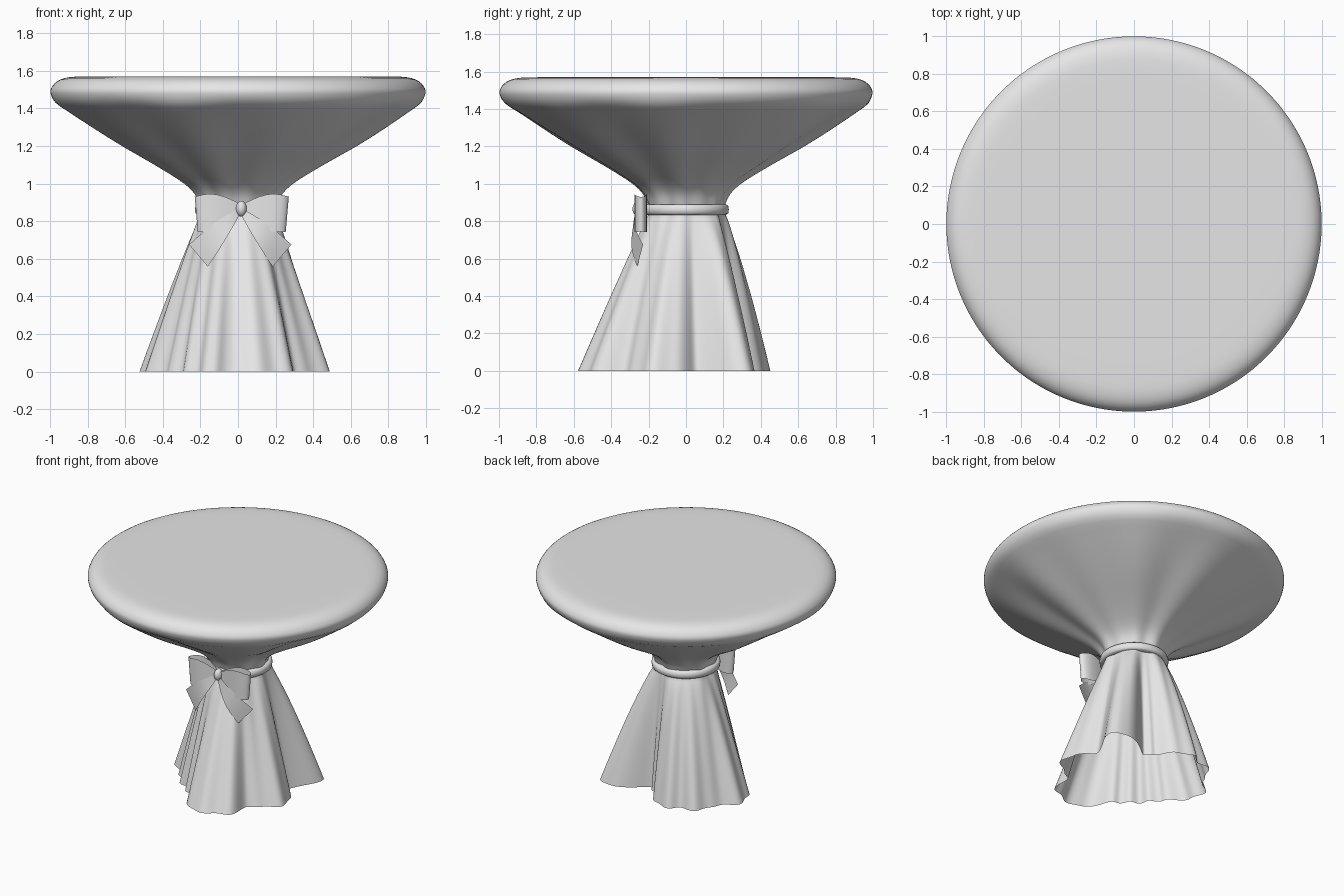
import bpy, bmesh, math
from mathutils import Vector

if "Cube" in bpy.data.objects:
    bpy.data.objects.remove(bpy.data.objects["Cube"])

mat = bpy.data.materials.new("pale grey cloth")
mat.diffuse_color = (0.8, 0.79, 0.79, 1)
mat.use_nodes = True
mat.node_tree.nodes["Principled BSDF"].inputs["Base Color"].default_value = mat.diffuse_color


def make(name, verts, faces, angle=60):
    me = bpy.data.meshes.new(name)
    me.from_pydata(verts, [], faces)
    bm = bmesh.new()
    bm.from_mesh(me)
    bmesh.ops.recalc_face_normals(bm, faces=bm.faces)
    bm.to_mesh(me)
    bm.free()
    me.materials.append(mat)
    ob = bpy.data.objects.new(name, me)
    bpy.context.collection.objects.link(ob)
    bpy.ops.object.select_all(action='DESELECT')
    ob.select_set(True)
    bpy.context.view_layer.objects.active = ob
    bpy.ops.object.shade_smooth_by_angle(angle=math.radians(angle))
    return ob


def grid_faces(rows, cols, wrap):
    n = cols if wrap else cols - 1
    return [(i * cols + j, i * cols + (j + 1) % cols,
             (i + 1) * cols + (j + 1) % cols, (i + 1) * cols + j)
            for i in range(rows - 1) for j in range(n)]


def spline(p0, p1, p2, p3, t):
    return 0.5 * (2 * p1 + (p2 - p0) * t + (2 * p0 - 5 * p1 + 4 * p2 - p3) * t * t
                  + (3 * p1 - p0 - 3 * p2 + p3) * t ** 3)


# hem radius every 15 degrees, counter-clockwise from +x
HEM = [.42, .38, .54, .53, .30, .28, .37, .46, .46, .50, .46, .52,
       .50, .42, .38, .38, .38, .42, .56, .57, .55, .44, .49, .505]


def hem(a):
    f = a / (2 * math.pi) * 24
    i = int(f)
    r = spline(*[HEM[(i + k) % 24] for k in (-1, 0, 1, 2)], f - i)
    return r + 0.013 * math.cos(19 * a + 1)


def pleat(a):
    return 0.6 * math.cos(7 * a + 0.6) + 0.4 * math.cos(11 * a + 2.0)


# table cover: flat top, rounded rim, drape gathered at the waist, pleated skirt
PROFILE = [(.45, 1.57), (.70, 1.57), (.84, 1.569), (.90, 1.565), (.945, 1.553), (.975, 1.533),
           (.993, 1.507), (.997, 1.48), (.972, 1.43), (.90, 1.38), (.76, 1.29), (.60, 1.192),
           (.45, 1.105), (.32, 1.025), (.25, .97), (.215, .92), (.195, .86)]
N = 192
angles = [2 * math.pi * j / N for j in range(N)]
verts, rows = [], 0
pts = [PROFILE[0]] + PROFILE + [PROFILE[-1]]
for i in range(len(PROFILE) - 1):
    for t in (0, 0.5):
        r, z = (spline(pts[i][k], pts[i + 1][k], pts[i + 2][k], pts[i + 3][k], t) for k in (0, 1))
        amp = 0.045 * max(0, min(1, (1.46 - z) / 0.25))
        for a in angles:
            rr = r * (1 + amp * pleat(a))
            verts.append((rr * math.cos(a), rr * math.sin(a), z))
        rows += 1
for i in range(19):
    s = i / 18
    for a in angles:
        w = 0.193 * (1 + 0.045 * pleat(a))
        # the back of the skirt swells out a little sooner
        rr = w + (hem(a) - w) * s ** (0.95 - 0.2 * max(0, math.sin(a)))
        verts.append((rr * math.cos(a), rr * math.sin(a), 0.86 * (1 - s)))
    rows += 1
faces = grid_faces(rows, N, True)
verts.append((0, 0, 1.57))
faces += [(len(verts) - 1, (j + 1) % N, j) for j in range(N)]
make("table_cover", verts, faces, 80)

# sash band around the waist
verts, M = [], 64
section = [(.19, -.028), (.214, -.028), (.226, -.02), (.229, 0), (.226, .02), (.214, .028), (.19, .028)]
for r, z in section:
    for j in range(M):
        a = 2 * math.pi * j / M
        verts.append((r * math.cos(a), r * math.sin(a), .862 + z))
make("sash_band", verts, grid_faces(len(section), M, True), 50)


# bow loops: open-ended teardrop loops flaring away from the knot
def bow_loop(name, side):
    verts, n, m = [], 28, 7
    for i in range(m):
        v = i / (m - 1) * 2 - 1
        for j in range(n):
            a = 2 * math.pi * j / n
            u = 0.5 - 0.5 * math.cos(a)
            x = 0.02 + side * (0.005 + (0.237 + 0.008 * v) * u)
            y = -0.248 + 0.008 * u - 0.045 * math.sin(a) * (0.3 + 0.7 * u)
            half = 0.028 + 0.077 * math.sin(min(1, u * 1.25) * 1.55) - 0.012 * u ** 4
            z = 0.862 - 0.025 * u + v * half
            verts.append((x, y, z))
    make(name, verts, grid_faces(m, n, True))


# bow tails: curved ribbons fanning down and outward
def bow_tail(name, side):
    top = (Vector((0, 0, .87)), Vector((0, 0, .84)))
    end = (Vector((.272, 0, .675)), Vector((.172, 0, .558)))
    verts, n, m = [], 12, 6
    for i in range(n):
        t = i / (n - 1)
        for j in range(m):
            v = j / (m - 1)
            p = top[0].lerp(end[0], t).lerp(top[1].lerp(end[1], t), v)
            bulge = math.sin(math.pi * t)
            y = -.255 - .035 * bulge + .01 * t + .03 * t * (0.5 - v)
            verts.append((.012 + side * p.x, y, p.z + 0.025 * bulge * (0.7 - v)))
    make(name, verts, grid_faces(n, m, False))


for label, side in (("left", -1), ("right", 1)):
    bow_loop("bow_loop_" + label, side)
    bow_tail("bow_tail_" + label, side)

# bow knot
bpy.ops.mesh.primitive_uv_sphere_add(segments=24, ring_count=14, location=(.018, -.25, .866))
knot = bpy.context.object
knot.name = "bow_knot"
knot.scale = (.029, .036, .042)
knot.data.materials.append(mat)
bpy.ops.object.shade_smooth_by_angle(angle=math.radians(60))
